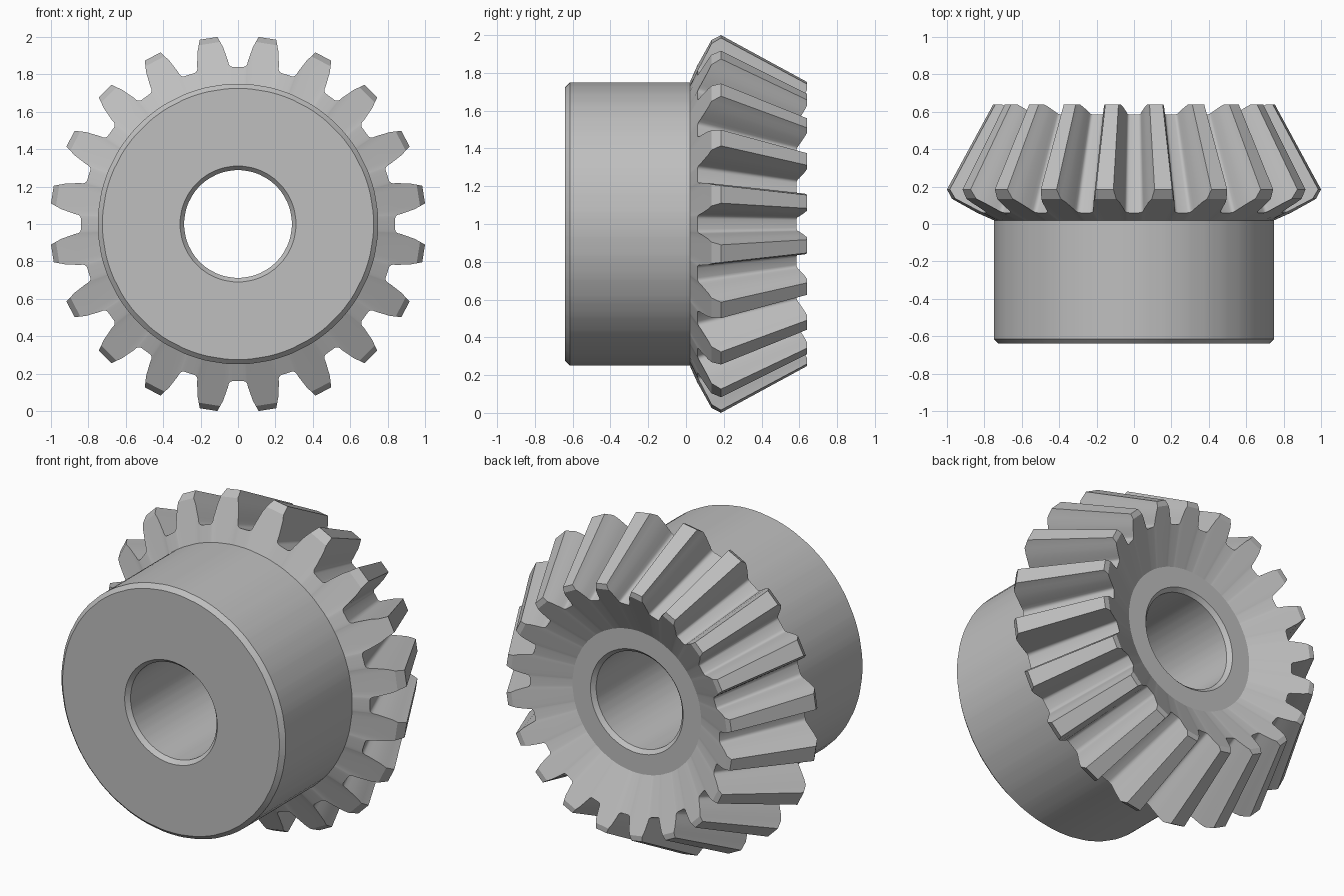
import bpy
import bmesh
from math import sin, cos, radians

cube = bpy.data.objects.get("Cube")
if cube:
    bpy.data.objects.remove(cube, do_unlink=True)

TEETH = 20
PITCH = 360 / TEETH
SHOULDER = 0.77  # tooth height where the end bevels begin

# Half a tooth: (degrees from the gap centre, height from root 0 to tip 1)
HALF = [(1.8, 0), (2.5, 0.012), (3.0, 0.045), (3.3, 0.095), (3.55, 0.2),
        (4.2, 0.4), (4.8, 0.6), (5.6, SHOULDER), (6.3, 1)]
TOOTH = HALF + [(PITCH - a, h) for a, h in reversed(HALF)]

# (y, radius) at root, shoulder and tip for the wide and narrow tooth ends
WIDE = [(0.06, 0.84), (0.135, 0.978), (0.185, 1.006)]
NARROW = [(0.585, 0.635), (0.64, 0.725), (0.64, 0.757)]

# Turned profile from the back of the teeth, round the hub, through the bore
TURNED = [(0.02, 0.75), (-0.615, 0.75), (-0.64, 0.725), (-0.64, 0.31),
          (-0.615, 0.288), (0.447, 0.288), (0.47, 0.31), (0.47, 0.43)]


def at_height(end, h):
    """Point on a tooth end at a given tooth height."""
    if h <= SHOULDER:
        p, q, t = end[0], end[1], h / SHOULDER
    else:
        p, q, t = end[1], end[2], (h - SHOULDER) / (1 - SHOULDER)
    return tuple(u + (v - u) * t for u, v in zip(p, q))


bm = bmesh.new()


def vert(angle, point):
    y, r = point
    a = radians(angle)
    return bm.verts.new((r * sin(a), y, 1 + r * cos(a)))


def bridge(a, b):
    """Join two closed rings of vertices with quads."""
    for i in range(len(a)):
        j = (i + 1) % len(a)
        bm.faces.new((a[i], a[j], b[j], b[i]))


# Tooth flanks, tips and gaps
points = [(k * PITCH + a, h) for k in range(TEETH) for a, h in TOOTH]
wide = [vert(a, at_height(WIDE, h)) for a, h in points]
narrow = [vert(a, at_height(NARROW, h)) for a, h in points]
bridge(wide, narrow)

# Bevel at both ends of each tooth tip
for ring in (wide, narrow):
    for k in range(TEETH):
        s = k * len(TOOTH) + len(HALF) - 2
        bm.faces.new(ring[s:s + 4])

# Hub, bore and dished back, joined to the tooth ends
body = [i for i, (a, h) in enumerate(points) if h < 1]
rings = [[wide[i] for i in body]]
rings += [[vert(points[i][0], p) for i in body] for p in TURNED]
rings.append([narrow[i] for i in body])
for a, b in zip(rings, rings[1:]):
    bridge(a, b)

bmesh.ops.recalc_face_normals(bm, faces=bm.faces[:])
mesh = bpy.data.meshes.new("bevel_gear")
bm.to_mesh(mesh)
bm.free()
gear = bpy.data.objects.new("bevel_gear", mesh)
bpy.context.collection.objects.link(gear)

# Plain grey metal
steel = bpy.data.materials.new("grey_steel")
steel.use_nodes = True
color = (0.52, 0.52, 0.52, 1)
steel.diffuse_color = color
steel.node_tree.nodes["Principled BSDF"].inputs["Base Color"].default_value = color
mesh.materials.append(steel)

bpy.ops.object.select_all(action="DESELECT")
gear.select_set(True)
bpy.context.view_layer.objects.active = gear
bpy.ops.object.shade_smooth_by_angle(angle=radians(28))
